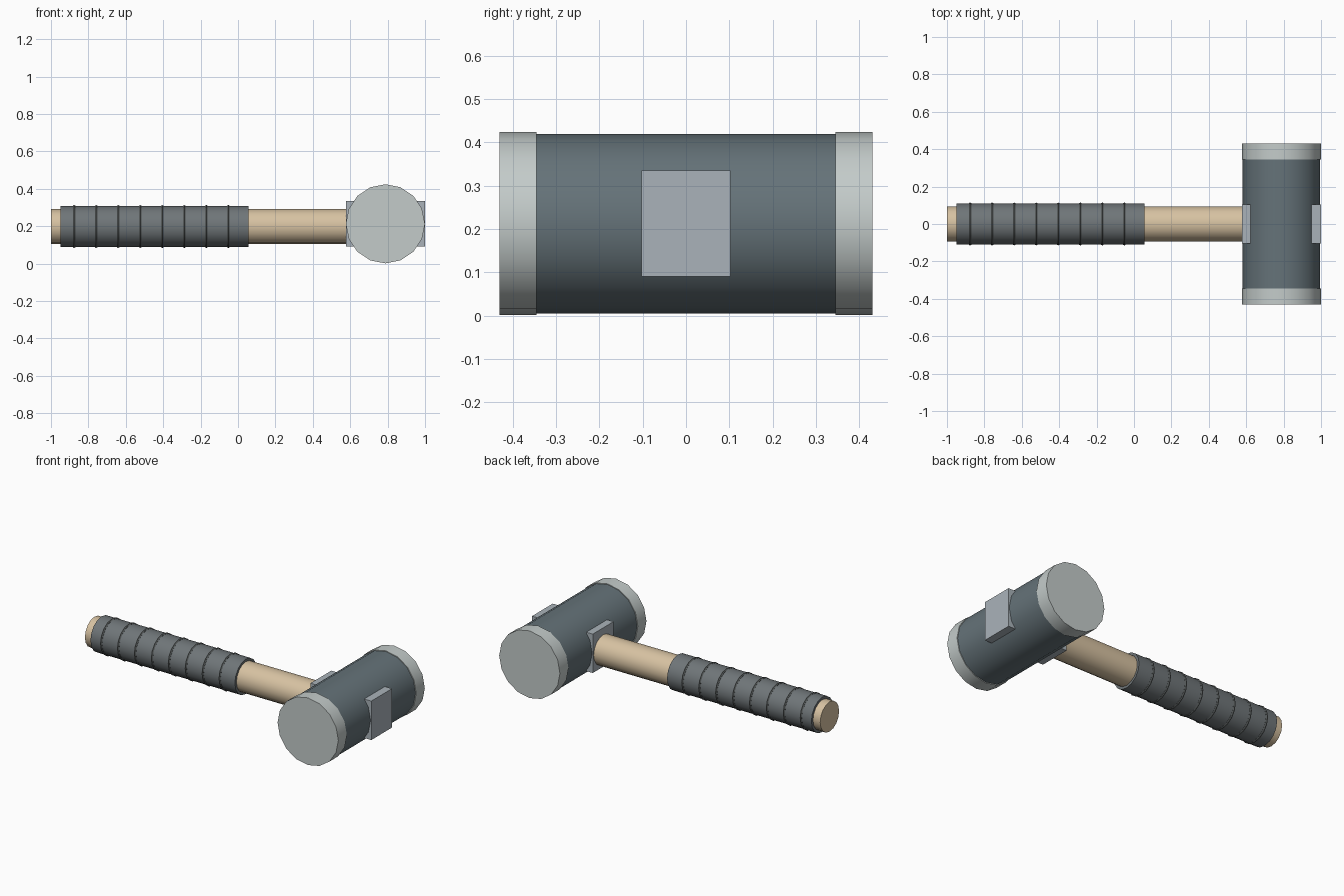
import bpy
from math import radians, pi

if "Cube" in bpy.data.objects:
    bpy.data.objects.remove(bpy.data.objects["Cube"])

HEAD_X, HEAD_Z, HANDLE_Z = 0.788, 0.2125, 0.198


def material(name, rgb):
    m = bpy.data.materials.new(name)
    m.diffuse_color = (*rgb, 1)
    m.use_nodes = True
    m.node_tree.nodes["Principled BSDF"].inputs["Base Color"].default_value = m.diffuse_color
    return m


STEEL = material("dark_steel", (0.13, 0.17, 0.19))
CAP = material("pale_cap", (0.55, 0.60, 0.59))
PLATE = material("plate_grey", (0.40, 0.45, 0.49))
WOOD = material("wood", (0.68, 0.54, 0.36))
GRIP = material("grip_grey", (0.16, 0.18, 0.19))
RING = material("ring_dark", (0.09, 0.10, 0.10))


def finish(name, mat):
    ob = bpy.context.object
    ob.name = name
    ob.data.materials.append(mat)
    bpy.ops.object.transform_apply(location=False, rotation=True, scale=True)
    bpy.ops.object.shade_smooth_by_angle(angle=radians(35))
    return ob


def rod_x(name, x0, x1, r, mat):
    bpy.ops.mesh.primitive_cylinder_add(vertices=16, radius=r, depth=x1 - x0,
        location=((x0 + x1) / 2, 0, HANDLE_Z), rotation=(0, pi / 2, 0))
    finish(name, mat)


def drum_y(name, y0, y1, r, mat):
    bpy.ops.mesh.primitive_cylinder_add(vertices=16, radius=r, depth=y1 - y0,
        location=(HEAD_X, (y0 + y1) / 2, HEAD_Z), rotation=(pi / 2, 0, 0))
    finish(name, mat)


# Head: drum with a striking cap at each end
drum_y("head_drum", -0.35, 0.35, 0.207, STEEL)
drum_y("front_cap", -0.43, -0.345, 0.2115, CAP)
drum_y("back_cap", 0.345, 0.43, 0.2115, CAP)

# Plates where the handle passes through the head
for name, x0, x1 in (("inner_plate", 0.577, 0.622), ("outer_plate", 0.95, 1.0)):
    bpy.ops.mesh.primitive_cube_add(size=1, location=((x0 + x1) / 2, 0, HEAD_Z))
    bpy.context.object.scale = (x1 - x0, 0.206, 0.245)
    finish(name, PLATE)

# Handle and grip sleeve
rod_x("handle", -1.0, 0.7, 0.094, WOOD)
rod_x("grip", -0.95, 0.055, 0.110, GRIP)

# Thin ridges around the grip
for i in range(8):
    bpy.ops.mesh.primitive_torus_add(major_segments=16, minor_segments=6,
        major_radius=0.107, minor_radius=0.008,
        location=(-0.876 + 0.1178 * i, 0, HANDLE_Z), rotation=(0, pi / 2, 0))
    finish(f"grip_ridge_{i + 1}", RING)
